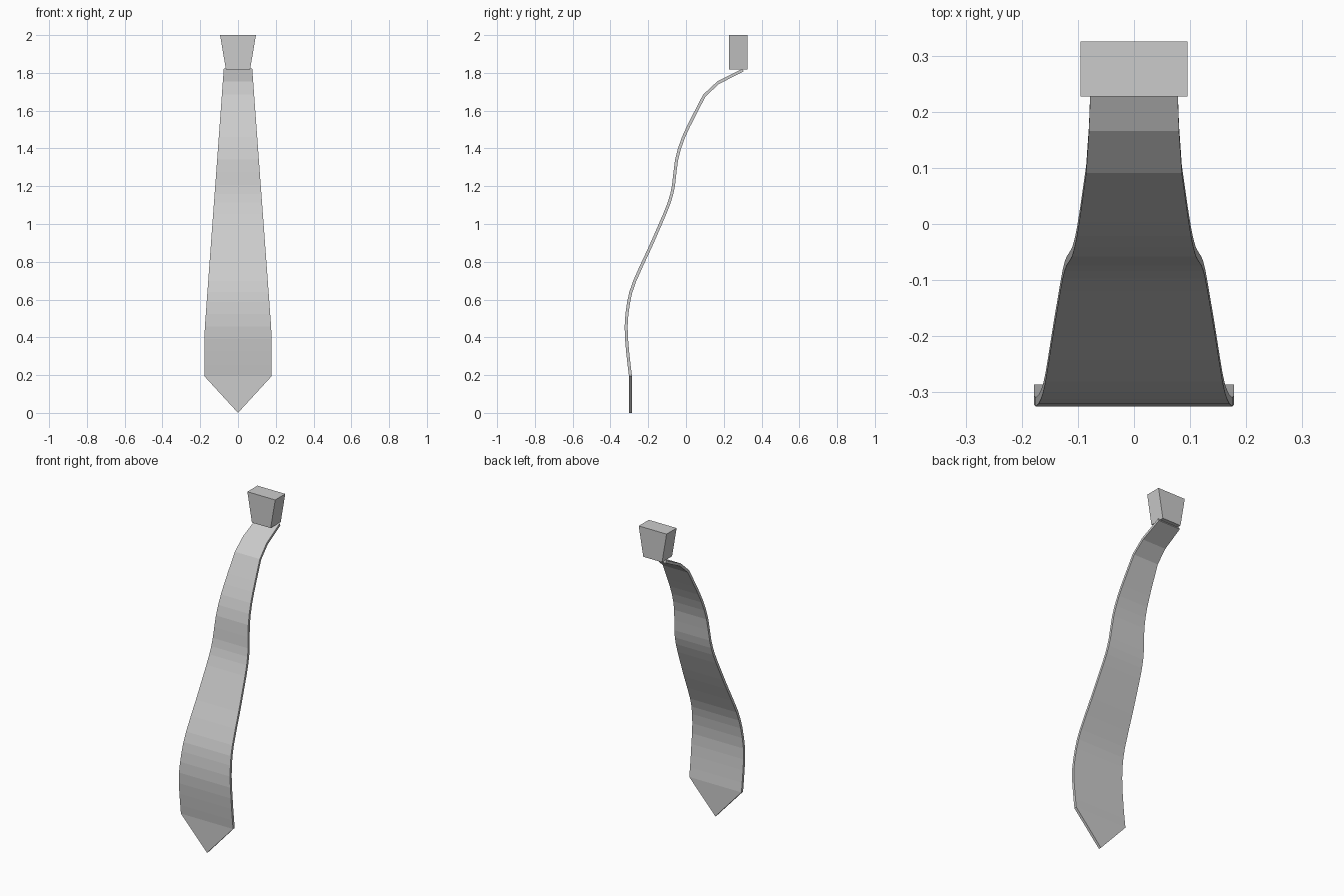
import bpy, bmesh
from mathutils import Vector

if "Cube" in bpy.data.objects:
    bpy.data.objects.remove(bpy.data.objects["Cube"])

grey = bpy.data.materials.new("light_grey")
grey.diffuse_color = (0.6, 0.6, 0.6, 1)
grey.use_nodes = True
grey.node_tree.nodes["Principled BSDF"].inputs["Base Color"].default_value = grey.diffuse_color


def make_object(name, bm):
    bmesh.ops.recalc_face_normals(bm, faces=bm.faces)
    mesh = bpy.data.meshes.new(name)
    bm.to_mesh(mesh)
    bm.free()
    mesh.materials.append(grey)
    obj = bpy.data.objects.new(name, mesh)
    bpy.context.collection.objects.link(obj)
    return obj


def catmull(a, b, c, d, t):
    return 0.5 * (2 * b + (c - a) * t + (2 * a - 5 * b + 4 * c - d) * t * t
                  + (3 * b - a - 3 * c + d) * t ** 3)


def half_width(z):
    # straight near the bottom, tapering evenly to the knot
    return 0.178 - max(0, z - 0.42) / 1.4 * 0.103


# Wavy side profile (y, z) of the hanging cloth
path = [Vector(p) for p in [
    (-0.294, 0.195), (-0.309, 0.325), (-0.317, 0.457), (-0.304, 0.585),
    (-0.273, 0.695), (-0.195, 0.865), (-0.14, 0.99), (-0.09, 1.11),
    (-0.066, 1.205), (-0.05, 1.34), (-0.014, 1.457), (0.04, 1.57),
    (0.097, 1.68), (0.17, 1.748), (0.302, 1.815)]]

points = []
for i in range(len(path) - 1):
    points.append(path[i])
    if path[i].y < 1.5:
        points.append(catmull(path[max(i - 1, 0)], path[i], path[i + 1],
                              path[min(i + 2, len(path) - 1)], 0.5))
points.append(path[-1])

# Tie blade: pointed tip, then a strip along the profile
bm = bmesh.new()
tip = bm.verts.new((0, -0.294, 0))
rows = [[bm.verts.new((s * half_width(z), y, z)) for s in (-1, 1)]
        for y, z in points]
bm.faces.new((tip, rows[0][1], rows[0][0]))
for (a, b), (c, d) in zip(rows, rows[1:]):
    bm.faces.new((a, b, d, c))
blade = make_object("tie_blade", bm)
solid = blade.modifiers.new("cloth_thickness", 'SOLIDIFY')
solid.thickness = 0.016
solid.offset = 0
solid.use_even_offset = False

# Knot: block narrowing downwards
bm = bmesh.new()
bmesh.ops.create_cube(bm, size=1)
for v in bm.verts:
    top = v.co.z > 0
    v.co = ((1 if v.co.x > 0 else -1) * (0.095 if top else 0.064),
            0.325 if v.co.y > 0 else 0.227,
            2.0 if top else 1.818)
make_object("tie_knot", bm)
